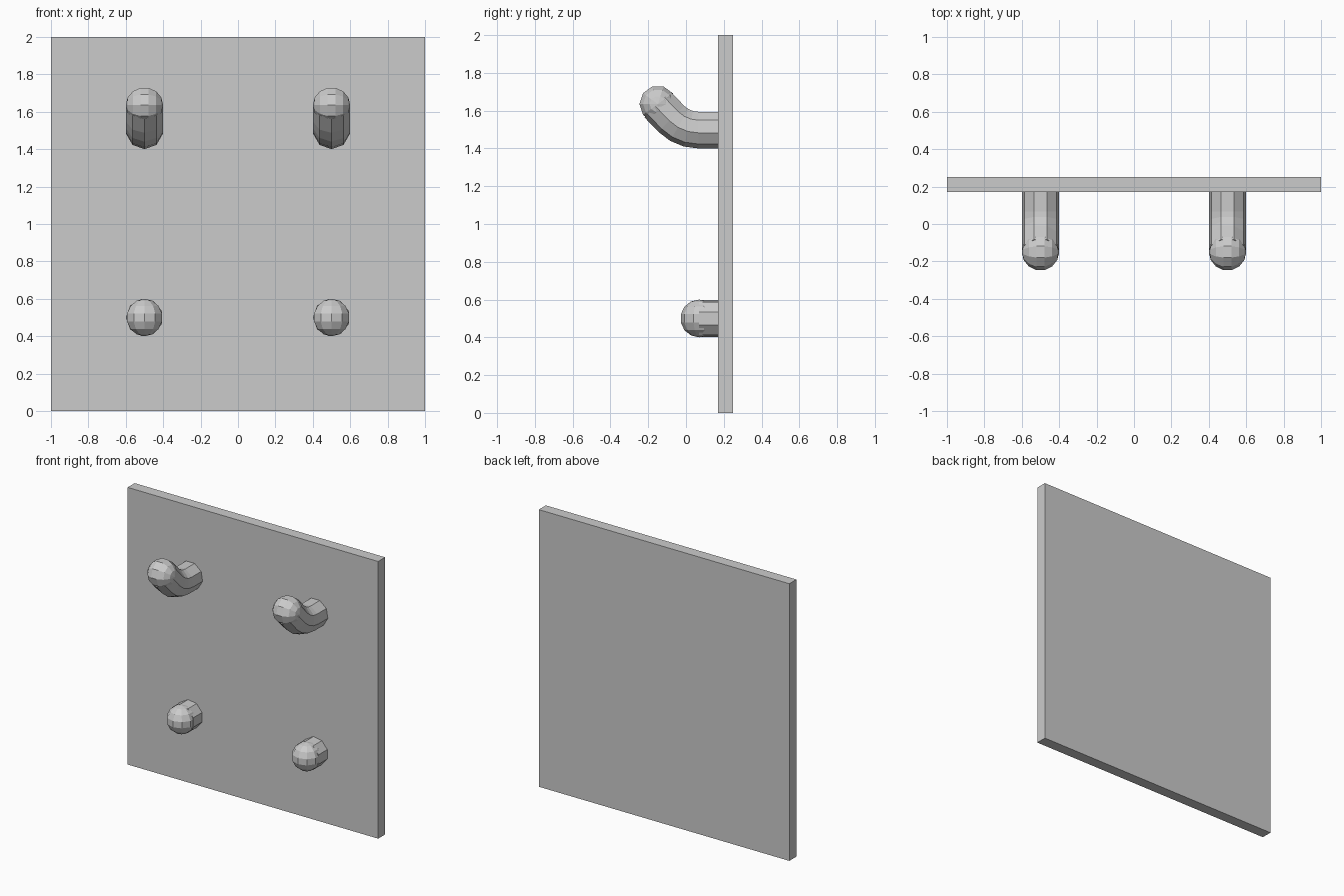
import bpy, bmesh, math
from mathutils import Vector, Matrix

cube = bpy.data.objects.get("Cube")
if cube:
    bpy.data.objects.remove(cube, do_unlink=True)

grey = bpy.data.materials.new("light_grey")
grey.use_nodes = True
grey.diffuse_color = (0.6, 0.6, 0.6, 1)
grey.node_tree.nodes["Principled BSDF"].inputs["Base Color"].default_value = (0.6, 0.6, 0.6, 1)

RADIUS = 0.1
SIDES = 9
WALL = 0.18   # front surface of the board


def make_object(name, bm, location=(0, 0, 0)):
    bmesh.ops.recalc_face_normals(bm, faces=bm.faces)
    mesh = bpy.data.meshes.new(name)
    bm.to_mesh(mesh)
    bm.free()
    mesh.materials.append(grey)
    obj = bpy.data.objects.new(name, mesh)
    obj.location = location
    bpy.context.collection.objects.link(obj)
    return obj


def tube(bm, path, start):
    """Sweep a flat-sided ring along (y, z, tilt) stations."""
    rings = []
    for y, z, tilt in path:
        up = Vector((0, math.sin(tilt), math.cos(tilt)))
        ring = []
        for i in range(SIDES):
            a = start + math.tau * i / SIDES
            offset = Vector((math.cos(a), 0, 0)) + up * math.sin(a)
            ring.append(bm.verts.new(Vector((0, y, z)) + offset * RADIUS))
        rings.append(ring)
    for a, b in zip(rings, rings[1:]):
        for i in range(SIDES):
            j = (i + 1) % SIDES
            bm.faces.new((a[i], a[j], b[j], b[i]))
    bm.faces.new(rings[0])
    bm.faces.new(rings[-1])


def ball(bm, y, z, turn):
    bmesh.ops.create_uvsphere(bm, u_segments=10, v_segments=7, radius=RADIUS,
                              matrix=Matrix.Translation((0, y, z)) @ turn)


# Square backing board
bm = bmesh.new()
bmesh.ops.create_cube(bm, size=1, matrix=Matrix.Diagonal((2, 0.08, 2, 1)))
make_object("board", bm, (0, 0.21, 1))

# Upturned hook path: straight, 45 degree bend, straight to the ball
BEND, BEND_Y = 0.2, 0.066
hook_path = [(WALL + 0.01, 0, 0)]
for step in range(4):
    t = math.radians(15 * step)
    hook_path.append((BEND_Y - BEND * math.sin(t), BEND * (1 - math.cos(t)), t))
tip = (-0.149, 0.135)
hook_path.append((*tip, math.radians(45)))

for side, x in (("right", -0.5), ("left", 0.5)):
    # Upper hook with rounded end
    bm = bmesh.new()
    tube(bm, hook_path, -math.pi / 2)
    ball(bm, *tip, Matrix.Rotation(math.pi / 2, 4, "Y"))
    make_object(side + "_hook", bm, (x, 0, 1.5))

    # Lower straight peg with rounded end
    bm = bmesh.new()
    tube(bm, [(WALL + 0.01, 0, 0), (0.07, 0, 0)], math.pi)
    ball(bm, 0.07, 0, Matrix.Identity(4))
    make_object(side + "_peg", bm, (x, 0, 0.5))
